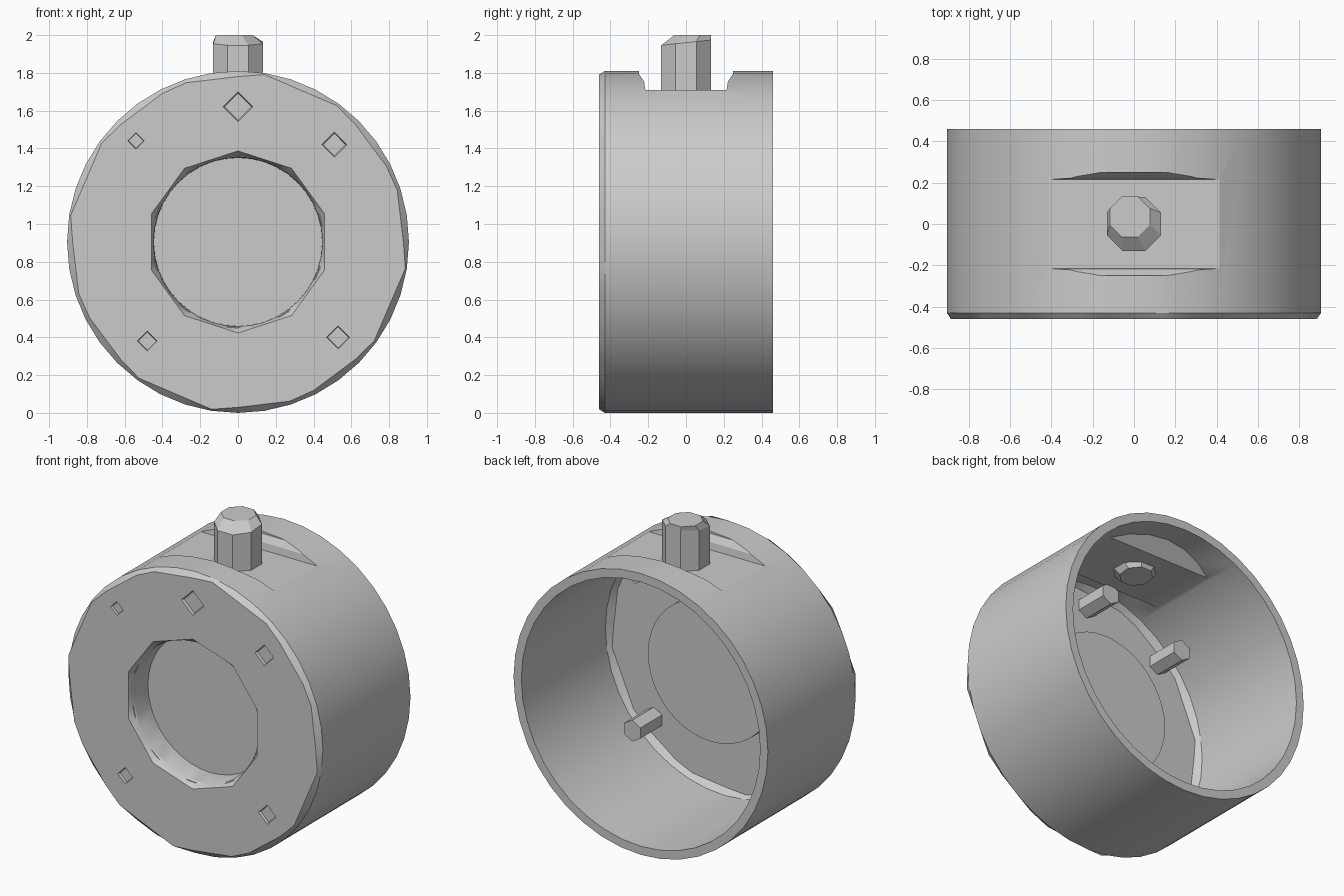
import bpy, bmesh, math

if "Cube" in bpy.data.objects:
    bpy.data.objects.remove(bpy.data.objects["Cube"], do_unlink=True)

GREY = 0.6
mat = bpy.data.materials.new("plain_grey")
mat.use_nodes = True
mat.diffuse_color = (GREY, GREY, GREY, 1)
mat.node_tree.nodes["Principled BSDF"].inputs["Base Color"].default_value = (GREY, GREY, GREY, 1)

SEG = 40
CZ = 0.905  # height of the drum axis


def make(name, bm):
    bmesh.ops.recalc_face_normals(bm, faces=bm.faces)
    me = bpy.data.meshes.new(name)
    bm.to_mesh(me)
    bm.free()
    ob = bpy.data.objects.new(name, me)
    bpy.context.collection.objects.link(ob)
    me.materials.append(mat)
    return ob


def loft(name, rings, closed=False):
    """Bridge rings of points; cap the ends unless the profile is closed."""
    bm = bmesh.new()
    loops = [[bm.verts.new(p) for p in pts] for pts in rings]
    pairs = list(zip(loops, loops[1:]))
    if closed:
        pairs.append((loops[-1], loops[0]))
    else:
        bm.faces.new(loops[0])
        bm.faces.new(loops[-1])
    n = len(loops[0])
    for a, b in pairs:
        for i in range(n):
            j = (i + 1) % n
            bm.faces.new((a[i], a[j], b[j], b[i]))
    return make(name, bm)


def ring(y, r, sides=0, n=SEG, x=0, z=CZ, turn=0):
    """Ring about the y axis; sides > 0 flattens it into a coarser polygon."""
    pts = []
    for i in range(n):
        a = math.tau * i / n
        k = r
        if sides:
            w = math.tau / sides
            k = r * math.cos(w / 2) / math.cos((a + turn) % w - w / 2)
        pts.append((x + k * math.sin(a), y, z + k * math.cos(a)))
    return pts


def rect(z, x, y):
    return [(-x, -y, z), (x, -y, z), (x, y, z), (-x, y, z)]


def boolean(ob, tool, op):
    mod = ob.modifiers.new(op.lower(), 'BOOLEAN')
    mod.operation = op
    mod.solver = 'EXACT'
    mod.object = tool
    bpy.context.view_layer.objects.active = ob
    bpy.ops.object.modifier_apply(modifier=mod.name)
    bpy.data.objects.remove(tool, do_unlink=True)


def smooth(ob, angle):
    bpy.ops.object.select_all(action='DESELECT')
    ob.select_set(True)
    bpy.context.view_layer.objects.active = ob
    bpy.ops.object.shade_smooth_by_angle(angle=math.radians(angle))


# Drum: open at the back, with a chipped front edge and a sunken round window
drum = loft("drum", [
    ring(0.46, 0.905), ring(-0.43, 0.905), ring(-0.46, 0.9, 12, turn=0.38),
    ring(-0.46, 0.482, 10), ring(-0.42, 0.447), ring(-0.28, 0.445),
    ring(-0.28, 0.01), ring(-0.255, 0.01), ring(-0.255, 0.45),
    ring(-0.43, 0.452), ring(-0.43, 0.84, 12, turn=0.38), ring(-0.395, 0.85),
    ring(0.46, 0.85),
], closed=True)

# Thickened wall under the button, sloping into the drum on all sides
seat = loft("button_seat", [rect(1.67, 0.375, 0.225), rect(1.76, 0.2, 0.31)])
boolean(drum, seat, 'UNION')

# Flat notch in the top, its upper edges chamfered
notch = loft("notch_cutter", [
    rect(z, 0.6, y) for z, y in ((1.71, 0.215), (1.755, 0.222), (1.795, 0.25), (1.95, 0.25))])
boolean(drum, notch, 'DIFFERENCE')

# Screw sockets in the front and the pins behind them
SCREWS = [(0, 1.62, 0.09), (0.51, 1.42, 0.075), (-0.54, 1.44, 0.05),
          (-0.48, 0.38, 0.06), (0.53, 0.40, 0.07)]
for x, z, r in SCREWS:
    tool = loft("socket_cutter", [
        ring(-0.48, r, n=4, x=x, z=z), ring(-0.445, r * 0.8, n=4, x=x, z=z)])
    boolean(drum, tool, 'DIFFERENCE')
    loft("screw_pin", [ring(y, 0.068, n=6, x=x, z=z) for y in (-0.436, -0.21)])
smooth(drum, 25)

# Centre of the window's back plate
loft("window_plug", [ring(y, 0.02, n=8) for y in (-0.28, -0.255)])


# Push button: faceted post with a lopsided chamfered crown
def flat_ring(z, r, x=0, y=0, tilt=0):
    return [(x + r * math.cos(a), y + r * math.sin(a), z + tilt * math.sin(a))
            for a in (math.tau * (i + 0.5) / 8 for i in range(8))]


loft("push_button", [
    flat_ring(1.635, 0.10, 0, 0.02, tilt=0.01), flat_ring(1.69, 0.142),
    flat_ring(1.96, 0.142, tilt=0.015), flat_ring(2.0, 0.105, -0.02, 0.035)])
